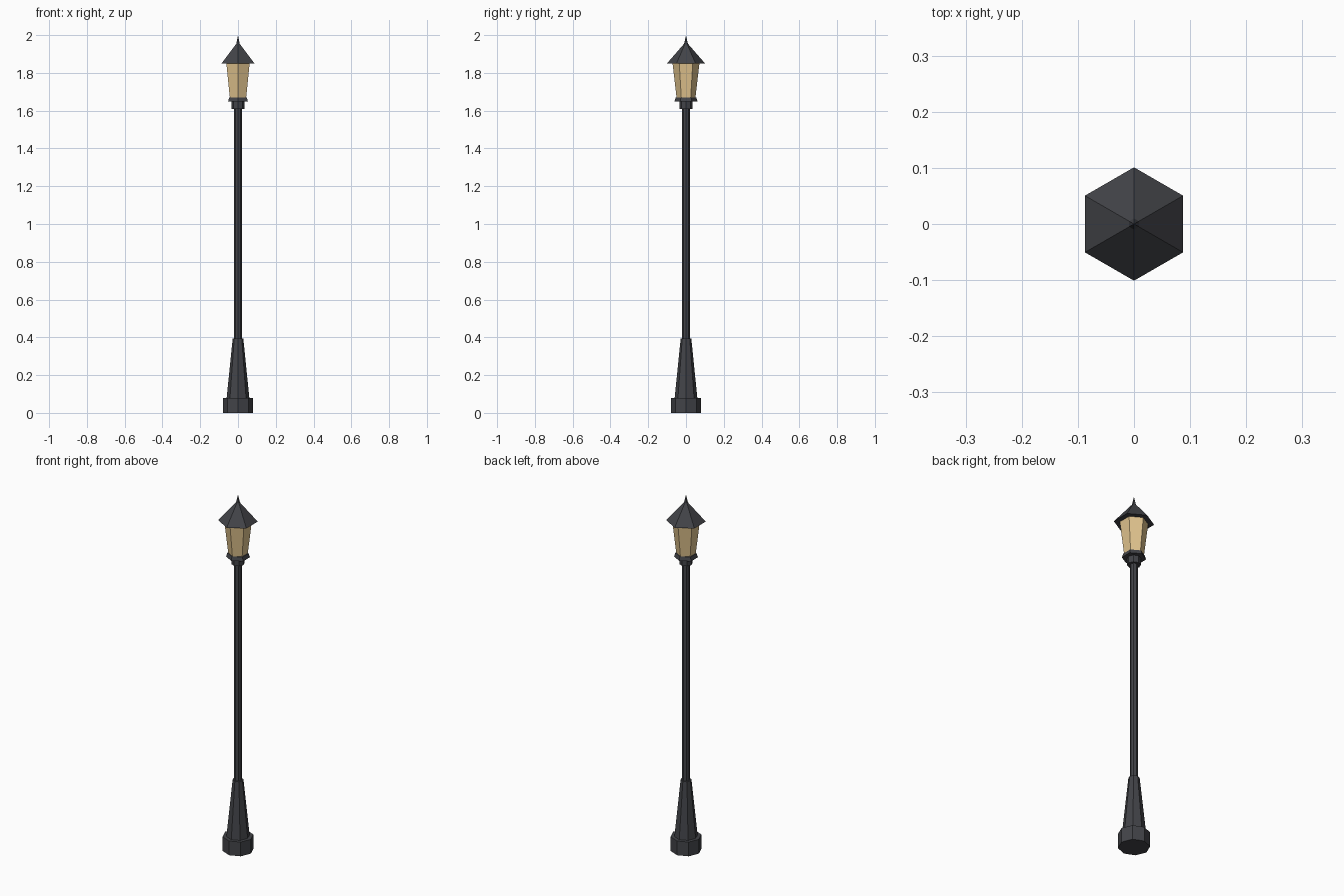
import bpy
import math

if "Cube" in bpy.data.objects:
    bpy.data.objects.remove(bpy.data.objects["Cube"])


def material(name, color):
    m = bpy.data.materials.new(name)
    m.diffuse_color = color
    m.use_nodes = True
    m.node_tree.nodes["Principled BSDF"].inputs["Base Color"].default_value = m.diffuse_color
    return m


iron = material("dark_iron", (0.055, 0.057, 0.065, 1))
glass = material("warm_glass", (0.75, 0.55, 0.27, 1))


def prism(name, sides, r_bottom, r_top, z0, z1, mat):
    """Straight or tapered flat-sided prism with a corner on the y axis."""
    bpy.ops.mesh.primitive_cone_add(vertices=sides, radius1=r_bottom, radius2=r_top,
                                    depth=z1 - z0, location=(0, 0, (z0 + z1) / 2))
    ob = bpy.context.object
    ob.name = name
    ob.data.materials.append(mat)
    return ob


# Octagonal foot, tapered plinth, shaft and collar
prism("foot", 8, 0.08, 0.08, 0.0, 0.08, iron)
prism("plinth", 8, 0.06, 0.028, 0.08, 0.395, iron)
prism("pole", 8, 0.02, 0.02, 0.39, 1.62, iron)
prism("collar", 8, 0.034, 0.034, 1.61, 1.65, iron)

# Hexagonal lantern with its tray, panes, roof and finial
prism("lantern_tray", 6, 0.061, 0.054, 1.648, 1.67, iron)
prism("lantern_glass", 6, 0.05, 0.071, 1.67, 1.85, glass)
prism("roof", 6, 0.101, 0.005, 1.85, 1.96, iron)
prism("finial", 6, 0.012, 0.0, 1.945, 2.0, iron)
